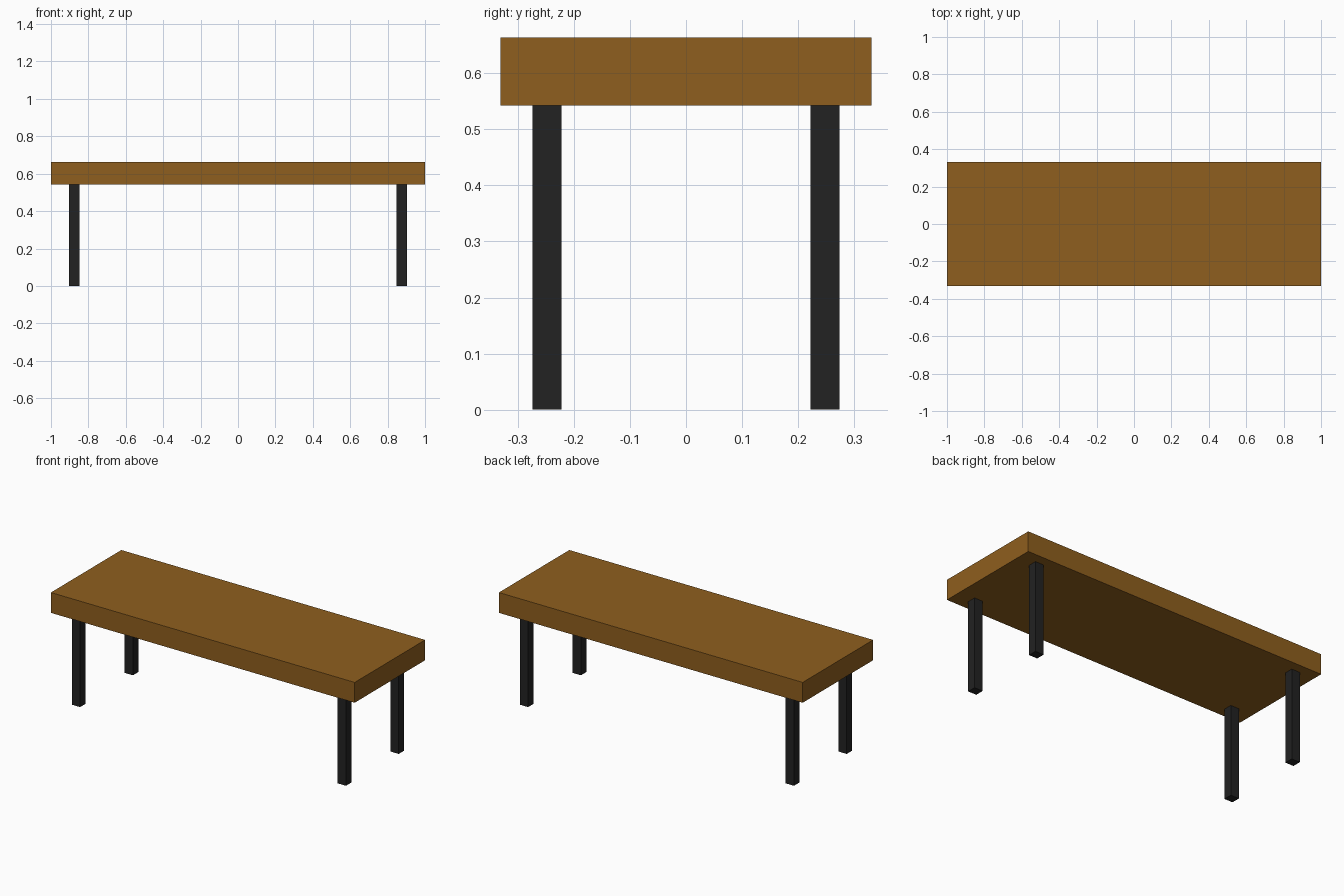
import bpy

if "Cube" in bpy.data.objects:
    bpy.data.objects.remove(bpy.data.objects["Cube"])


def material(name, rgb):
    mat = bpy.data.materials.new(name)
    mat.diffuse_color = (*rgb, 1)
    mat.use_nodes = True
    mat.node_tree.nodes["Principled BSDF"].inputs["Base Color"].default_value = mat.diffuse_color
    return mat


def box(name, center, size, mat):
    bpy.ops.mesh.primitive_cube_add(size=1, location=center)
    obj = bpy.context.object
    obj.name = name
    obj.scale = size
    bpy.ops.object.transform_apply(location=False, rotation=False, scale=True)
    obj.data.materials.append(mat)
    return obj


wood = material("wood", (0.275, 0.114, 0.013))
metal = material("dark_metal", (0.016, 0.016, 0.016))

TOP_Z, UNDER_Z = 0.663, 0.542

# Thick slab top
box("table_top", (0, 0, (TOP_Z + UNDER_Z) / 2), (2, 0.662, TOP_Z - UNDER_Z), wood)

# Four square legs inset from the corners
for y_name, sy in (("front", -1), ("back", 1)):
    for x_name, sx in (("left", -1), ("right", 1)):
        box(f"{y_name}_{x_name}_leg", (sx * 0.875, sy * 0.248, UNDER_Z / 2),
            (0.055, 0.052, UNDER_Z), metal)
